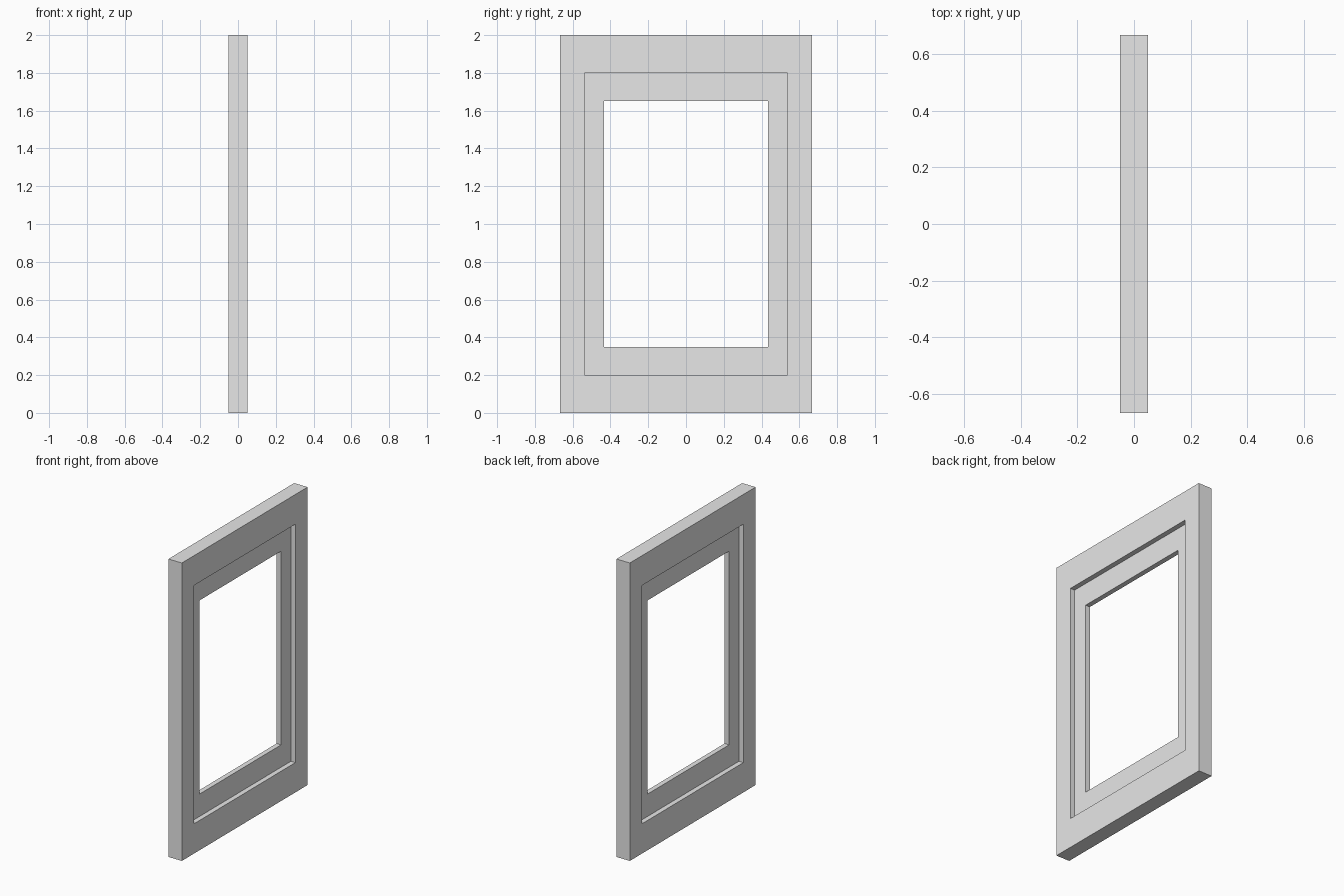
import bpy
import bmesh

cube = bpy.data.objects.get("Cube")
if cube:
    bpy.data.objects.remove(cube, do_unlink=True)

# Single plain grey finish
grey = bpy.data.materials.new("light_grey")
grey.use_nodes = True
colour = (0.8, 0.8, 0.8, 1.0)
grey.diffuse_color = colour
grey.node_tree.nodes["Principled BSDF"].inputs["Base Color"].default_value = colour

# Overall size and the border steps: (half width, half height)
HEIGHT = 2.0
OUTER = (0.667, 1.0)
STEP = (0.537, 0.8)
OPENING = (0.433, 0.65)
RIM = 0.05      # half thickness of the thick outer border
PANEL = 0.0167  # half thickness of the recessed inner border

# Stepped cross-section, one side, then mirrored through the thickness
half_section = [(OUTER, RIM), (STEP, RIM), (STEP, PANEL), (OPENING, PANEL)]
section = half_section + [(size, -x) for size, x in reversed(half_section)]


def rectangle_loop(bm, size, x):
    """Four corner vertices of an upright rectangle at depth x."""
    w, h = size
    corners = [(-1, -1), (1, -1), (1, 1), (-1, 1)]
    return [bm.verts.new((x, sy * w, HEIGHT / 2 + sz * h)) for sy, sz in corners]


# Sweep the section around the rectangle with mitred corners
bm = bmesh.new()
loops = [rectangle_loop(bm, size, x) for size, x in section]
for i, a in enumerate(loops):
    b = loops[(i + 1) % len(loops)]
    for j in range(4):
        k = (j + 1) % 4
        bm.faces.new((a[j], a[k], b[k], b[j]))
bmesh.ops.recalc_face_normals(bm, faces=bm.faces)

mesh = bpy.data.meshes.new("stepped_frame")
bm.to_mesh(mesh)
bm.free()
mesh.materials.append(grey)
frame = bpy.data.objects.new("stepped_frame", mesh)
bpy.context.collection.objects.link(frame)
